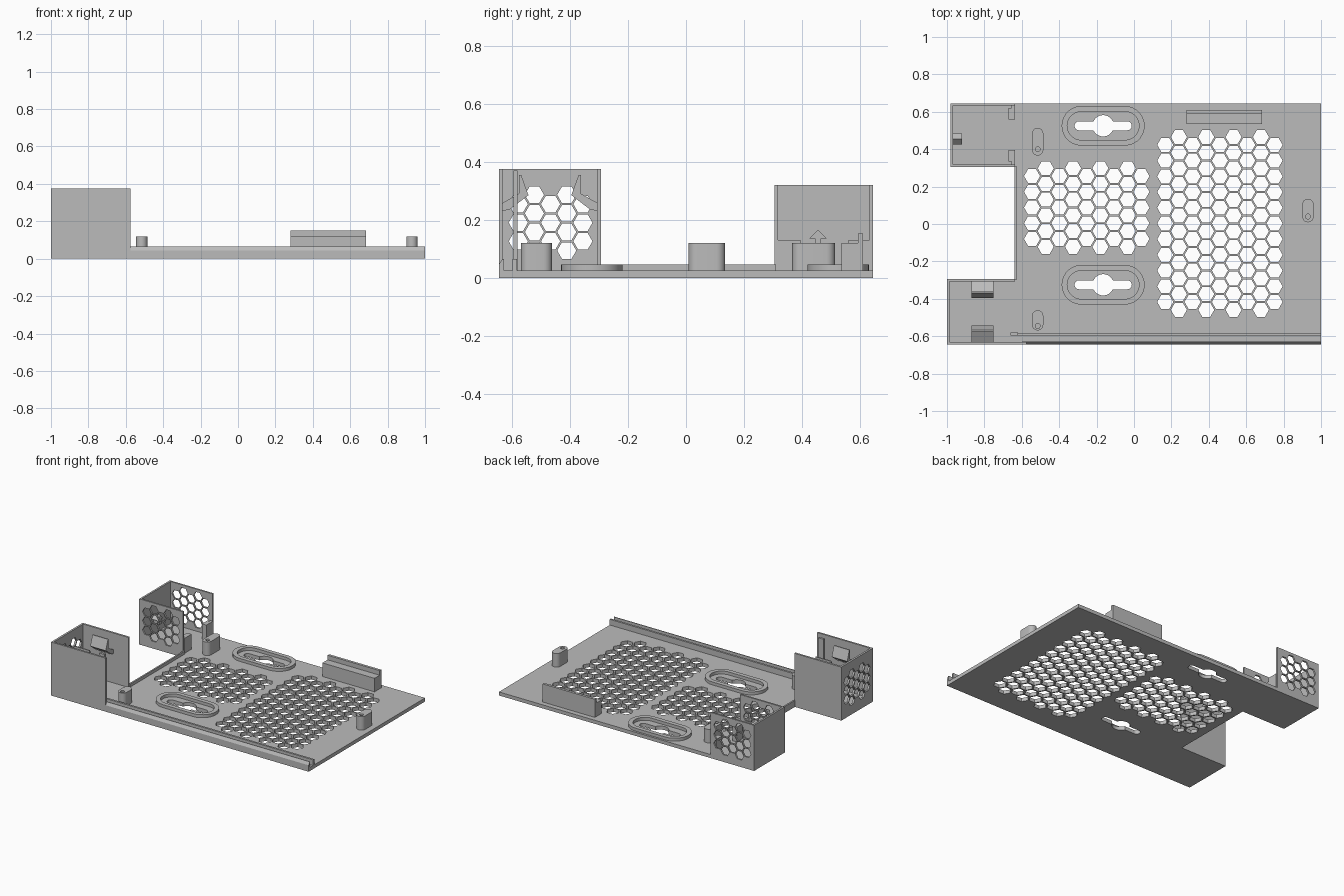
import bpy, bmesh, math
from mathutils import Matrix, Vector

old = bpy.data.objects.get("Cube")
if old:
    bpy.data.objects.remove(old, do_unlink=True)

grey = bpy.data.materials.new("plain grey")
grey.use_nodes = True
grey.diffuse_color = (0.5, 0.5, 0.5, 1)
grey.node_tree.nodes["Principled BSDF"].inputs["Base Color"].default_value = (0.5, 0.5, 0.5, 1)

# Extrusion axis -> how the flat (u, v, w) frame maps to the model
FRAMES = {
    "z": Matrix.Identity(4),
    "y": Matrix(((1, 0, 0, 0), (0, 0, -1, 0), (0, 1, 0, 0), (0, 0, 0, 1))),
    "x": Matrix(((0, 0, 1, 0), (1, 0, 0, 0), (0, 1, 0, 0), (0, 0, 0, 1))),
}


def sheet(name, loops, lo, hi, axis="z"):
    """Extrude an outline (first loop) with holes (other loops) from lo to hi."""
    curve = bpy.data.curves.new(name, "CURVE")
    curve.dimensions = "2D"
    curve.fill_mode = "BOTH"
    curve.extrude = (hi - lo) / 2
    for loop in loops:
        spline = curve.splines.new("POLY")
        spline.points.add(len(loop) - 1)
        for point, (u, v) in zip(spline.points, loop):
            point.co = (u, v, 0, 1)
        spline.use_cyclic_u = True
    temp = bpy.data.objects.new(name + "_curve", curve)
    bpy.context.collection.objects.link(temp)
    graph = bpy.context.evaluated_depsgraph_get()
    mesh = bpy.data.meshes.new_from_object(temp.evaluated_get(graph))
    bpy.data.objects.remove(temp, do_unlink=True)
    shift = Vector([(lo + hi) / 2 if a == axis else 0 for a in "xyz"])
    mesh.transform(Matrix.Translation(shift) @ FRAMES[axis])
    bm = bmesh.new()
    bm.from_mesh(mesh)
    bmesh.ops.remove_doubles(bm, verts=bm.verts, dist=1e-5)
    bmesh.ops.recalc_face_normals(bm, faces=bm.faces)
    for face in bm.faces:
        face.smooth = True
    bm.to_mesh(mesh)
    bm.free()
    mesh.set_sharp_from_angle(angle=math.radians(30))
    mesh.materials.clear()
    mesh.materials.append(grey)
    obj = bpy.data.objects.new(name, mesh)
    bpy.context.collection.objects.link(obj)
    return obj


def rect(u0, u1, v0, v1):
    return [(u0, v0), (u1, v0), (u1, v1), (u0, v1)]


def box(name, x0, x1, y0, y1, z0, z1):
    return sheet(name, [rect(x0, x1, y0, y1)], z0, z1)


def ring(u, v, r, n, start=0.0):
    return [(u + r * math.cos(start + math.tau * i / n),
             v + r * math.sin(start + math.tau * i / n)) for i in range(n)]


def obround(u, v, half_u, half_v, n=14):
    """Rounded slot, long along whichever half size is larger."""
    r = min(half_u, half_v)
    du, dv = half_u - r, half_v - r
    turn = 0 if dv > du else -math.pi / 2
    loop = []
    for side in (1, -1):
        for i in range(n + 1):
            a = turn + math.pi * i / n + (0 if side == 1 else math.pi)
            loop.append((u + side * du + r * math.cos(a), v + side * dv + r * math.sin(a)))
    return loop


def keyhole(u, v, half, slot, r, n=12):
    """Slot with rounded ends and a larger round hole at its centre."""
    a0 = math.asin(slot / r)
    loop = []
    for side in (0, math.pi):
        c = math.cos(side)
        for i in range(n + 1):
            a = side - math.pi / 2 + math.pi * i / n
            loop.append((u + c * (half - slot) + slot * math.cos(a), v + slot * math.sin(a)))
        for i in range(n + 1):
            a = side + a0 + (math.pi - 2 * a0) * i / n
            loop.append((u + r * math.cos(a), v + r * math.sin(a)))
    return loop


def honeycomb(u0, v_mid, cols, long_rows, pitch, r):
    """Staggered hexagons; odd columns hold one more than even ones."""
    cells = []
    for c in range(cols):
        rows = long_rows if c % 2 else long_rows - 1
        for k in range(rows):
            v = v_mid + (k - (rows - 1) / 2) * pitch
            cells.append(ring(u0 + c * pitch * 0.87, v, r, 6))
    return cells


# Base plate with vents and hanging holes
T = 0.025
KEYS = [(-0.165, 0.525), (-0.165, -0.325)]
outline = [(-1, -0.64), (1, -0.64), (1, 0.645), (-0.98, 0.645), (-0.98, 0.305),
           (-0.64, 0.305), (-0.64, -0.295), (-1, -0.295)]
holes = honeycomb(-0.545, 0.088, 9, 6, 0.084, 0.043)
holes += honeycomb(0.167, 0.003, 9, 12, 0.084, 0.043)
holes += [keyhole(x, y, 0.153, 0.024, 0.057) for x, y in KEYS]
sheet("base_plate", [outline] + holes, 0, T)

# Raised collars round the hanging holes
for i, (x, y) in enumerate(KEYS):
    sheet(f"keyhole_collar_{i}", [obround(x, y, 0.222, 0.106), obround(x, y, 0.192, 0.076)], 0.015, 0.046)

# Screw posts with pilot holes
for name, x, y, half, hole in (("back", -0.515, 0.44, 0.074, 0.4),
                               ("front", -0.515, -0.515, 0.054, -0.545),
                               ("side", 0.93, 0.072, 0.063, 0.04)):
    sheet(f"{name}_post", [obround(x, y, 0.03, half), ring(x, hole, 0.013, 16)], 0.02, 0.12)

# Front box: vented end, plain front and back walls
vent = honeycomb(-0.578, 0.19, 5, 4, 0.064, 0.033)
sheet("front_box_end", [rect(-0.64, -0.295, 0, 0.375)] + vent, -1, -0.986, "x")
box("front_box_outer_wall", -1, -0.575, -0.645, -0.632, 0, 0.375)
box("front_box_inner_wall", -1, -0.635, -0.307, -0.293, 0, 0.375)
box("front_box_rib", -0.66, -0.62, -0.595, -0.58, 0.01, 0.37)

# Snap hooks facing each other inside the front box
hook = [(-0.3, 0.23), (-0.33, 0.235), (-0.395, 0.285), (-0.37, 0.355),
        (-0.362, 0.355), (-0.362, 0.29), (-0.3, 0.255)]
sheet("inner_hook", [hook], -0.87, -0.75, "x")
sheet("outer_hook", [[(-0.938 - y, z) for y, z in hook]], -0.87, -0.75, "x")

# Back box: plain end, vented walls
vent = honeycomb(-0.922, 0.175, 5, 4, 0.064, 0.033)
for name, y in (("inner", 0.305), ("outer", 0.633)):
    sheet(f"back_box_{name}_wall", [rect(-0.98, -0.64, 0, 0.32)] + vent, y, y + 0.012, "y")
box("back_box_end", -0.98, -0.967, 0.305, 0.645, 0, 0.32)
for name, y0, y1 in (("inner", 0.315, 0.395), ("outer", 0.56, 0.635)):
    box(f"back_box_{name}_stop", -0.655, -0.637, y0, y1, 0.01, 0.13)
    y = y1 - 0.06 if name == "inner" else y0
    box(f"back_box_{name}_lip", -0.672, -0.65, y, y + 0.06, 0.01, 0.13)
clip = [(0.445, 0.1), (0.465, 0.1), (0.465, 0.135), (0.485, 0.135),
        (0.455, 0.165), (0.425, 0.135), (0.445, 0.135)]
sheet("back_box_clip", [clip], -0.97, -0.92, "x")

# Low rim along the cutout
box("cutout_rim", -0.64, -0.629, -0.3, 0.31, 0.01, 0.046)

# Twin front rails, the outer one with a sloped top
rail = [(-0.645, 0), (-0.628, 0), (-0.628, 0.065), (-0.633, 0.065), (-0.645, 0.045)]
sheet("front_outer_rail", [rail], -0.6, 1, "x")
box("front_inner_rail", -0.66, 1, -0.597, -0.583, 0.01, 0.065)

# Stepped back rail
step = [(0.535, 0.01), (0.61, 0.01), (0.61, 0.152), (0.592, 0.152), (0.592, 0.12), (0.535, 0.12)]
sheet("back_rail", [step], 0.28, 0.685, "x")
